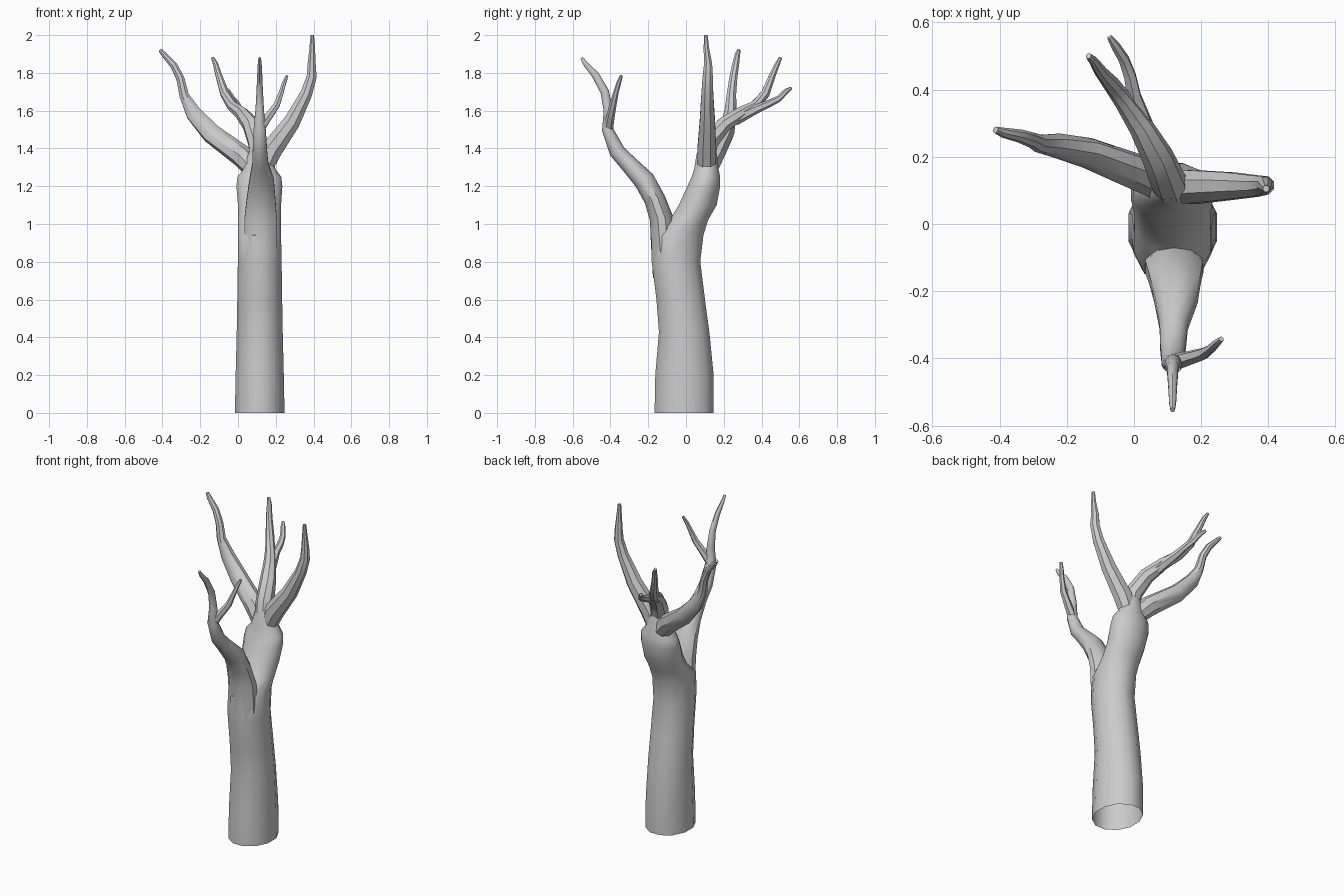
import bpy, bmesh, math
from mathutils import Vector


def limb(name, path, sides=8, flat=False, cap_start=True):
    """Loft elliptical rings (x, y, z, rx[, ry]) along a path."""
    bm = bmesh.new()
    pts = [Vector(p[:3]) for p in path]
    rings = []
    for i, p in enumerate(path):
        t = (pts[min(i + 1, len(pts) - 1)] - pts[max(i - 1, 0)]).normalized()
        if flat:
            t = Vector((0, 0, 1))
        u = Vector((1, 0, 0))
        u = (u - t * u.dot(t)).normalized()
        v = t.cross(u)
        rx, ry = p[3], p[-1]
        ring = []
        for k in range(sides):
            a = 2 * math.pi * (k + 0.5) / sides
            ring.append(bm.verts.new(pts[i] + u * rx * math.cos(a) + v * ry * math.sin(a)))
        rings.append(ring)
    for a, b in zip(rings, rings[1:]):
        for k in range(sides):
            n = (k + 1) % sides
            bm.faces.new((a[k], a[n], b[n], b[k]))
    bm.faces.new(rings[-1])
    if cap_start:
        bm.faces.new(rings[0][::-1])
    me = bpy.data.meshes.new(name)
    bm.to_mesh(me)
    bm.free()
    ob = bpy.data.objects.new(name, me)
    bpy.context.collection.objects.link(ob)
    bpy.ops.object.select_all(action='DESELECT')
    ob.select_set(True)
    bpy.context.view_layer.objects.active = ob
    bpy.ops.object.shade_smooth_by_angle(angle=math.radians(40))
    return ob


# Trunk with the rear fork, hollow at the base
limb("trunk", [
    (.115, -.010, 0, .136, .162), (.115, -.008, .20, .132, .160),
    (.115, -.010, .43, .126, .138), (.115, -.028, .60, .123, .133),
    (.115, -.053, .80, .120, .133), (.114, -.045, .94, .118, .142),
    (.114, .015, 1.02, .117, .105), (.114, .062, 1.10, .118, .104),
    (.113, .094, 1.20, .126, .090), (.113, .105, 1.25, .120, .078),
    (.114, .108, 1.29, .088, .067), (.114, .110, 1.37, .062, .056),
    (.114, .115, 1.44, .030, .030)], sides=12, flat=True, cap_start=False)

# Front fork and its slender top
limb("front_limb", [
    (.118, -.105, .72, .085, .070), (.120, -.118, .90, .092, .068),
    (.120, -.130, 1.03, .090, .062), (.122, -.165, 1.13, .080, .056),
    (.125, -.220, 1.23, .068, .056), (.118, -.305, 1.32, .044, .046),
    (.116, -.365, 1.385, .040, .042), (.115, -.415, 1.50, .034, .030),
    (.115, -.412, 1.60, .024, .024), (.115, -.430, 1.70, .018, .023),
    (.115, -.480, 1.79, .014, .020), (.115, -.530, 1.845, .011, .013),
    (.115, -.553, 1.88, .007, .008)], sides=10)

# Twig on the front limb
limb("front_twig", [
    (.115, -.412, 1.50, .026), (.155, -.402, 1.56, .023), (.205, -.387, 1.63, .019),
    (.230, -.370, 1.70, .014), (.245, -.355, 1.75, .012), (.260, -.342, 1.785, .008)], sides=6)

# Branches growing from the rear fork
limb("right_branch", [
    (.130, .108, 1.28, .050), (.175, .110, 1.39, .062, .054), (.285, .113, 1.54, .048, .044),
    (.362, .113, 1.69, .034), (.390, .115, 1.78, .029), (.390, .117, 1.85, .023),
    (.393, .108, 1.93, .016), (.393, .105, 2.0, .010)])

limb("left_branch", [
    (.100, .110, 1.27, .050), (.020, .150, 1.36, .060, .054), (-.140, .212, 1.478, .054, .044),
    (-.235, .235, 1.585, .044, .036), (-.285, .240, 1.68, .027), (-.305, .250, 1.77, .023),
    (-.340, .262, 1.84, .020), (-.390, .272, 1.895, .015), (-.412, .280, 1.92, .010)])

limb("back_branch", [
    (.115, .095, 1.29, .052), (.105, .120, 1.43, .054), (.070, .200, 1.525, .048, .043),
    (.020, .290, 1.585, .037), (-.030, .365, 1.625, .029), (-.070, .420, 1.69, .025),
    (-.100, .455, 1.78, .019), (-.120, .485, 1.85, .014), (-.135, .500, 1.88, .009)])

limb("back_twig", [
    (.040, .260, 1.555, .034), (.000, .380, 1.612, .023), (-.012, .440, 1.638, .020),
    (-.030, .490, 1.662, .017), (-.055, .530, 1.703, .014), (-.073, .556, 1.72, .008)], sides=6)
